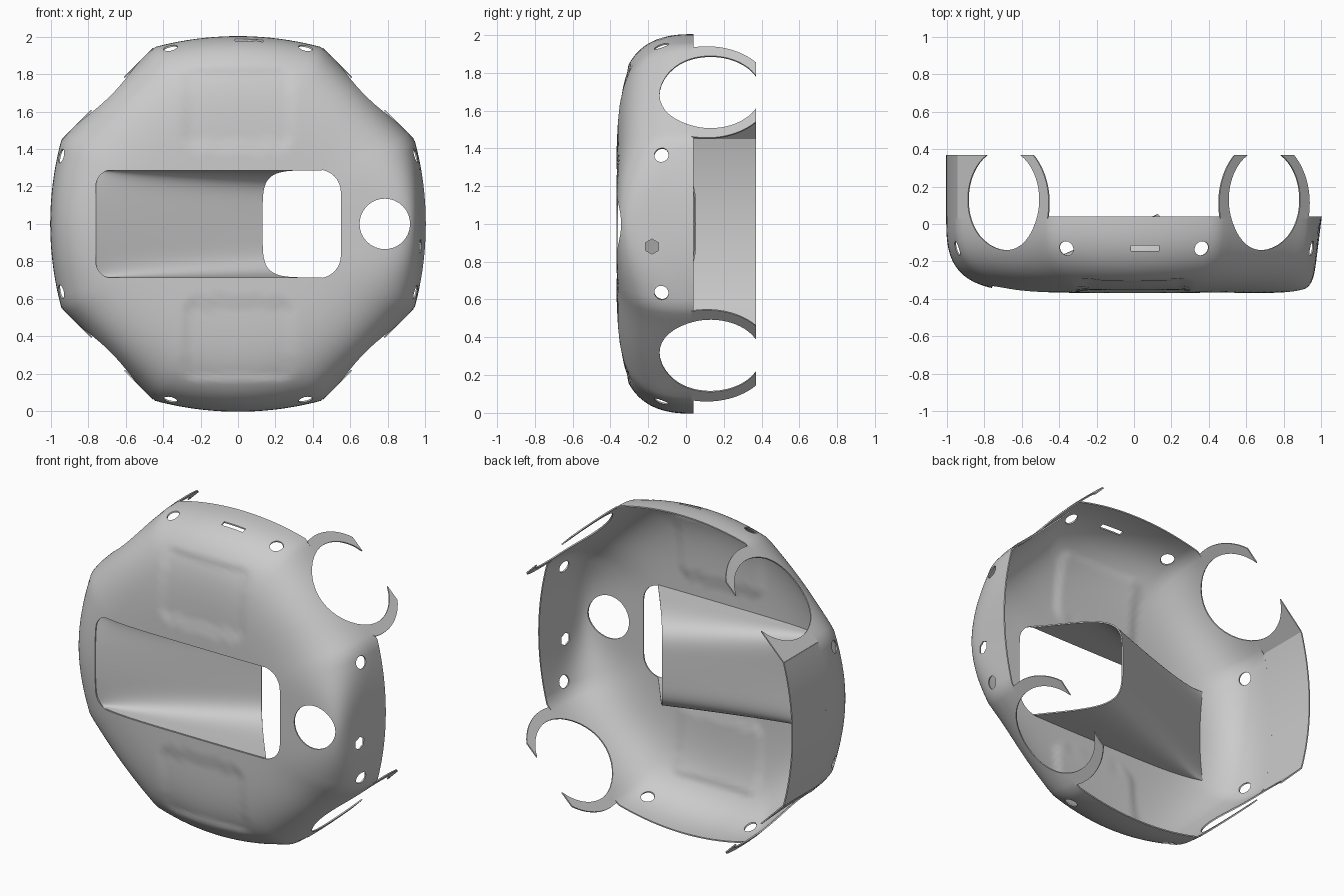
import bpy, bmesh
from math import sin, cos, pi, atan2, hypot, exp, sqrt, radians
from mathutils import Vector, Matrix

if "Cube" in bpy.data.objects:
    bpy.data.objects.remove(bpy.data.objects["Cube"])

BACK, LIP = 0.37, 0.04          # rearmost plane, rear edge of the round shell
FLAT = 0.983                    # distance of the diagonal flats from the axis


def outline(a):
    """Radius of the rounded octagon at angle a."""
    a = a % (pi / 2)
    a = min(a, pi / 2 - a)
    c = 0.7175 * cos(a)
    side = -c + sqrt(c * c + 1.7175 ** 2 - 0.7175 ** 2)
    return min(side, FLAT / cos(a - pi / 4))


def bump(a, q):
    a = (a + pi) % (2 * pi) - pi
    return exp(-(a / 0.33) ** 2) * min(1, max(0, (q - 0.35) / 0.3))


def depth(a, q):
    """Dome height fraction, fuller on the right side around the round port."""
    w = bump(a, q)
    left = exp(-((a % (2 * pi) - pi) / 0.4) ** 2)
    return max(0, 1 - q ** (6 + 14 * w)) ** (0.4 - 0.3 * w - 0.08 * left)


def surf_y(x, z):
    return LIP - 0.405 * depth(atan2(z, x), min(1, hypot(x, z)))


def ramp(v, lo, hi):
    t = min(1, max(0, (min(v - lo, hi - v)) / 0.03 + 0.5))
    return t * t * (3 - 2 * t)


def finish(bm, name, thick=0.008):
    bmesh.ops.remove_doubles(bm, verts=bm.verts[:], dist=1e-5)
    bmesh.ops.recalc_face_normals(bm, faces=bm.faces[:])
    me = bpy.data.meshes.new(name)
    bm.to_mesh(me)
    bm.free()
    ob = bpy.data.objects.new(name, me)
    bpy.context.collection.objects.link(ob)
    bpy.ops.object.select_all(action='DESELECT')
    ob.select_set(True)
    bpy.context.view_layer.objects.active = ob
    if thick:
        m = ob.modifiers.new("thickness", 'SOLIDIFY')
        m.thickness, m.offset = thick, 0
        bpy.ops.object.modifier_apply(modifier=m.name)
    return ob


def smooth(ob):
    bpy.ops.object.select_all(action='DESELECT')
    ob.select_set(True)
    bpy.context.view_layer.objects.active = ob
    bpy.ops.object.shade_smooth_by_angle(angle=radians(35))


def grid(bm, fn, nu, nv, wrap=False):
    rows = [[bm.verts.new(fn(i / nu, j / nv)) for j in range(nv + (not wrap))]
            for i in range(nu + 1)]
    for r0, r1 in zip(rows, rows[1:]):
        for j in range(nv):
            k = (j + 1) % len(r0)
            bm.faces.new((r0[j], r0[k], r1[k], r1[j]))
    return rows


# round domed shell
def shell_point(s, t):
    s = 0.04 + 0.96 * s
    a, q = t * 2 * pi, 1 - (1 - s) ** 2.5
    f = depth(a, q)
    r = q * (1 + (outline(a) - 1) * q ** 6) * (1 - 0.05 * bump(a, q) * f)
    x, z = r * cos(a), r * sin(a)
    y = LIP - 0.405 * f
    # shallow panels above and below the slot
    y += 0.012 * ramp(x, -0.28, 0.28) * ramp(abs(z), 0.42, 0.82)
    return x, y, 1 + z


bm = bmesh.new()
rows = grid(bm, shell_point, 40, 144, wrap=True)
bm.faces.new(rows[0])
shell = finish(bm, "domed_shell")

# cutters for every opening
cut = bmesh.new()


def drill(center, axis, r, length, seg=32):
    rot = Vector(axis).to_track_quat('Z', 'Y').to_matrix().to_4x4()
    bmesh.ops.create_cone(cut, cap_ends=True, segments=seg, radius1=r, radius2=r,
                          depth=length, matrix=Matrix.Translation(center) @ rot)


drill((0.785, -0.4, 1), (0, 1, 0), 0.135, 0.3)                 # front port
drill((1.0, -0.18, 0.88), (1, 0, 0), 0.04, 0.3, 6)             # hex hole
for k in range(4):
    d = Vector((cos(pi / 4 + k * pi / 2), 0, sin(pi / 4 + k * pi / 2)))
    drill(d * 1.0 + Vector((0, 0.13, 1)), d, 0.27, 0.5, 40)    # corner openings
    for s in (-21, 21):
        a = k * pi / 2 + radians(s)
        d = Vector((cos(a), 0, sin(a)))
        drill(d + Vector((0, -0.13, 1)), d, 0.038, 0.3, 16)    # screw holes
bmesh.ops.create_cube(cut, size=1, matrix=Matrix.Translation((0.06, -0.13, 2))
                      @ Matrix.Diagonal((0.15, 0.03, 0.2, 1)))  # top vent
# rounded slot
pts = []
for cx, cz, a0 in ((0.43, 0.17, 0), (-0.67, 0.2, 1), (-0.67, -0.2, 2), (0.43, -0.17, 3)):
    rx = 0.12 if cx > 0 else 0.09
    for i in range(9):
        a = (a0 + i / 8) * pi / 2
        pts.append((cx + rx * cos(a), 1 + cz + (0.29 - abs(cz)) * sin(a)))
lo = [cut.verts.new((x, -0.55, z)) for x, z in pts]
hi = [cut.verts.new((x, -0.2, z)) for x, z in pts]
cut.faces.new(lo)
cut.faces.new(hi[::-1])
for i in range(len(pts)):
    j = (i + 1) % len(pts)
    cut.faces.new((lo[i], hi[i], hi[j], lo[j]))
cutter = finish(cut, "opening_cutter", 0)
cutter.hide_render = True
b = shell.modifiers.new("openings", 'BOOLEAN')
b.operation, b.solver, b.object = 'DIFFERENCE', 'EXACT', cutter
bpy.context.view_layer.objects.active = shell
bpy.ops.object.modifier_apply(modifier=b.name)
bpy.data.objects.remove(cutter)
smooth(shell)


# sloping concave trough behind the left part of the slot
def trough_point(u, v):
    a = v * pi
    d = max(0, sin(a)) ** 0.4 if 0 < v < 1 else 0
    z = 0.29 * (abs(cos(a)) ** 0.4) * (1 if v < 0.5 else -1)
    x = -0.77 + (0.9 + 0.32 * (1 - d)) * u
    yf = surf_y(x, 0.29)
    y0 = surf_y(-0.77, z)
    yb = y0 + (0.05 - y0) * u
    return x, yf + (yb - yf) * d, 1 + z


bm = bmesh.new()
grid(bm, trough_point, 24, 48)
smooth(finish(bm, "slot_trough"))

# left wall reaching to the rear plane
bm = bmesh.new()


def wall_point(u, v):
    a = pi + radians(25.6) * (2 * v - 1)
    return outline(a) * cos(a), LIP - 0.01 + (BACK - LIP + 0.01) * u, 1 + outline(a) * sin(a)


grid(bm, wall_point, 2, 24)
smooth(finish(bm, "left_wall"))

# curved arms around the four corner openings
for sx in (-1, 1):
    for sz in (-1, 1):
        bm = bmesh.new()
        for side in (-1, 1):            # +1 is the arm next to the side wall
            def arm_point(u, v):
                y = LIP - 0.01 + (BACK - LIP + 0.01) * u
                inner = sqrt(0.27 ** 2 - (y - 0.13) ** 2)
                outer = sqrt(0.342 ** 2 - (y - 0.11) ** 2)
                if sx < 0 and side > 0:
                    outer = 0.346
                t = side * (inner + (outer - inner) * v)
                k = sqrt(0.5)
                return sx * k * (FLAT + t), y, 1 + sz * k * (FLAT - t)
            grid(bm, arm_point, 16, 2)
        smooth(finish(bm, "corner_arms"))
